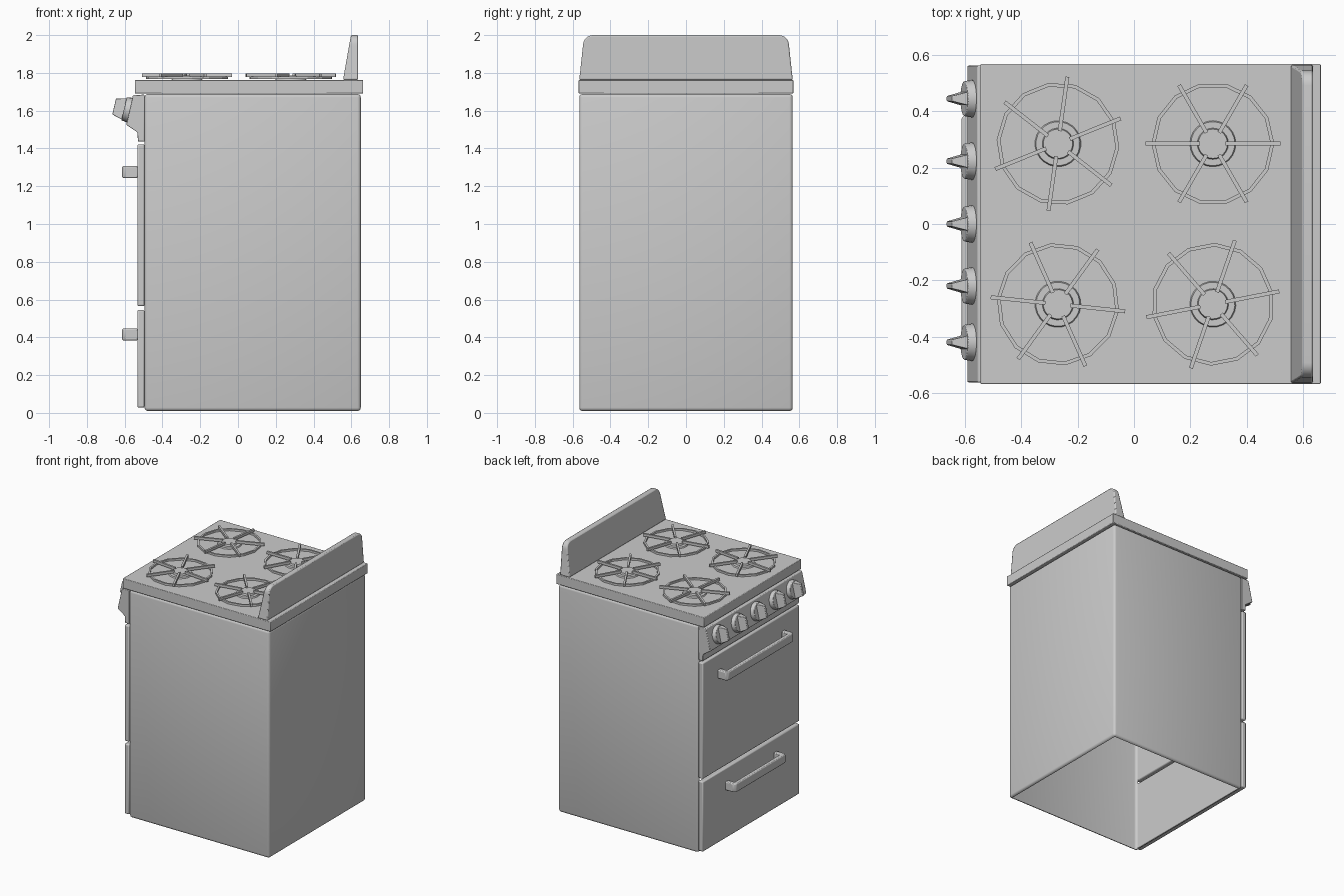
import bpy, bmesh, math
from mathutils import Vector, Matrix

if "Cube" in bpy.data.objects:
    bpy.data.objects.remove(bpy.data.objects["Cube"])


def finish(name, bm, bevel=0.0, segs=2, smooth=True):
    bmesh.ops.recalc_face_normals(bm, faces=bm.faces)
    me = bpy.data.meshes.new(name)
    bm.to_mesh(me)
    bm.free()
    ob = bpy.data.objects.new(name, me)
    bpy.context.collection.objects.link(ob)
    if bevel:
        m = ob.modifiers.new("bevel", "BEVEL")
        m.width, m.segments, m.limit_method = bevel, segs, "ANGLE"
    if smooth:
        bpy.ops.object.select_all(action="DESELECT")
        ob.select_set(True)
        bpy.context.view_layer.objects.active = ob
        bpy.ops.object.shade_smooth_by_angle(angle=math.radians(35))
    return ob


def add_box(bm, x0, x1, y0, y1, z0, z1, mat=Matrix()):
    mid = Vector((x0 + x1, y0 + y1, z0 + z1)) / 2
    size = Matrix.Diagonal((x1 - x0, y1 - y0, z1 - z0, 1))
    return bmesh.ops.create_cube(bm, size=1, matrix=mat @ Matrix.Translation(mid) @ size)


def box(name, *dims, bevel=0.008):
    bm = bmesh.new()
    add_box(bm, *dims)
    return finish(name, bm, bevel)


def add_disc(bm, r0, r1, z0, z1, mat, n=24):
    bmesh.ops.create_cone(bm, cap_ends=True, segments=n, radius1=r0, radius2=r1, depth=z1 - z0,
                          matrix=mat @ Matrix.Translation((0, 0, (z0 + z1) / 2)))


def loft(bm, a, b):
    """Solid between two matching outlines."""
    va, vb = [bm.verts.new(p) for p in a], [bm.verts.new(p) for p in b]
    n = len(va)
    bm.faces.new(va)
    bm.faces.new(vb[::-1])
    for i in range(n):
        bm.faces.new((va[i], va[(i + 1) % n], vb[(i + 1) % n], vb[i]))


# Cabinet: rounded shell, open at the front and underneath
bm = bmesh.new()
add_box(bm, -0.495, 0.65, -0.565, 0.565, 0.01, 1.688)
bmesh.ops.bevel(bm, geom=bm.edges[:], offset=0.018, segments=3, profile=0.5, affect="EDGES")
bm.normal_update()
gone = [f for f in bm.faces if f.normal.z < -0.99 or f.normal.x < -0.99]
bmesh.ops.delete(bm, geom=gone, context="FACES")
finish("cabinet", bm)

# Cooktop, oven door and drawer front
box("cooktop", -0.545, 0.663, -0.568, 0.568, 1.69, 1.763, bevel=0.004)
box("oven_door", -0.533, -0.495, -0.565, 0.565, 0.565, 1.422)
box("drawer_front", -0.533, -0.495, -0.565, 0.565, 0.028, 0.545)

# Backsplash: rounded outline, front face leaning back
right = [(0.566, 1.763), (0.561, 1.80), (0.546, 1.94)]
for i in range(7):
    a = math.radians(8 + 82 * i / 6)
    right.append((0.492 + 0.053 * math.cos(a), 1.947 + 0.053 * math.sin(a)))
outline = right + [(-y, z) for y, z in reversed(right)]
bm = bmesh.new()
loft(bm, [(0.556 + 0.042 * (z - 1.763) / 0.237, y, z) for y, z in outline],
     [(0.636, y, z) for y, z in outline])
finish("backsplash", bm, 0.007)

# Control panel: sloped profile across the width
prof = [(-0.495, 1.436), (-0.53, 1.436), (-0.532, 1.485), (-0.592, 1.525),
        (-0.556, 1.682), (-0.495, 1.685)]
bm = bmesh.new()
loft(bm, [(x, -0.562, z) for x, z in prof], [(x, 0.562, z) for x, z in prof])
finish("control_panel", bm, 0.004)

# Knobs: skirt disc and tapered finger grip, standing off the slope
up = Vector((0.036, 0, 0.157)).normalized()
out = Vector((-up.z, 0, up.x))
side = up.cross(out)
for i, y in enumerate((0.445, 0.223, 0.0, -0.22, -0.42)):
    m = Matrix((side, up, out)).transposed().to_4x4()
    m.translation = (-0.574, y, 1.603)
    bm = bmesh.new()
    add_disc(bm, 0.067, 0.062, -0.002, 0.03, m)
    sec = ((0.024, 0.058, 0.028), (0.009, 0.043, 0.084))
    loft(bm, *[[m @ Vector((sx * w, sy * h, d)) for sx, sy in ((-1, -1), (1, -1), (1, 1), (-1, 1))]
               for w, h, d in sec])
    finish(f"knob_{i + 1}", bm, 0.003)

# Handles: bar on two posts
for name, half, z in (("oven_handle", 0.39, 1.275), ("drawer_handle", 0.30, 0.415)):
    h = 0.031
    path = [(-0.53, half), (-0.598, half), (-0.613, half - 0.015)]
    inner = [(-0.582, half - 0.035), (-0.53, half - 0.035)]
    pts = path + [(x, -y) for x, y in reversed(path)]
    pts += [(x, -y) for x, y in reversed(inner)] + inner
    bm = bmesh.new()
    loft(bm, [(x, y, z - h) for x, y in pts], [(x, y, z + h) for x, y in pts])
    finish(name, bm, 0.006)

# Burners with 14-sided grate rings and six spokes
N = 14
burners = ((-0.27, 0.285, 22), (0.28, 0.285, 0), (-0.27, -0.285, -6), (0.28, -0.285, 11))
for i, (x, y, turn) in enumerate(burners):
    base = Matrix.Translation((x, y, 0)) @ Matrix.Rotation(math.radians(turn), 4, "Z")
    bm = bmesh.new()
    add_disc(bm, 0.083, 0.078, 1.76, 1.772, base)
    add_disc(bm, 0.056, 0.052, 1.77, 1.785, base)
    finish(f"burner_{i + 1}", bm)

    bm = bmesh.new()
    rings = []
    for r, z in ((0.205, 1.767), (0.218, 1.767), (0.218, 1.781), (0.205, 1.781)):
        rings.append([bm.verts.new(base @ Vector((r * math.cos(2 * math.pi * k / N),
                                                  r * math.sin(2 * math.pi * k / N), z)))
                      for k in range(N)])
    for j in range(4):
        a, b = rings[j], rings[(j + 1) % 4]
        for k in range(N):
            q = (k + 1) % N
            bm.faces.new((a[k], a[q], b[q], b[k]))
    for k in range(6):
        m = base @ Matrix.Rotation(math.pi * k / 3, 4, "Z")
        add_box(bm, 0.045, 0.24, -0.007, 0.007, 1.777, 1.796, m)
    finish(f"grate_{i + 1}", bm, smooth=False)
